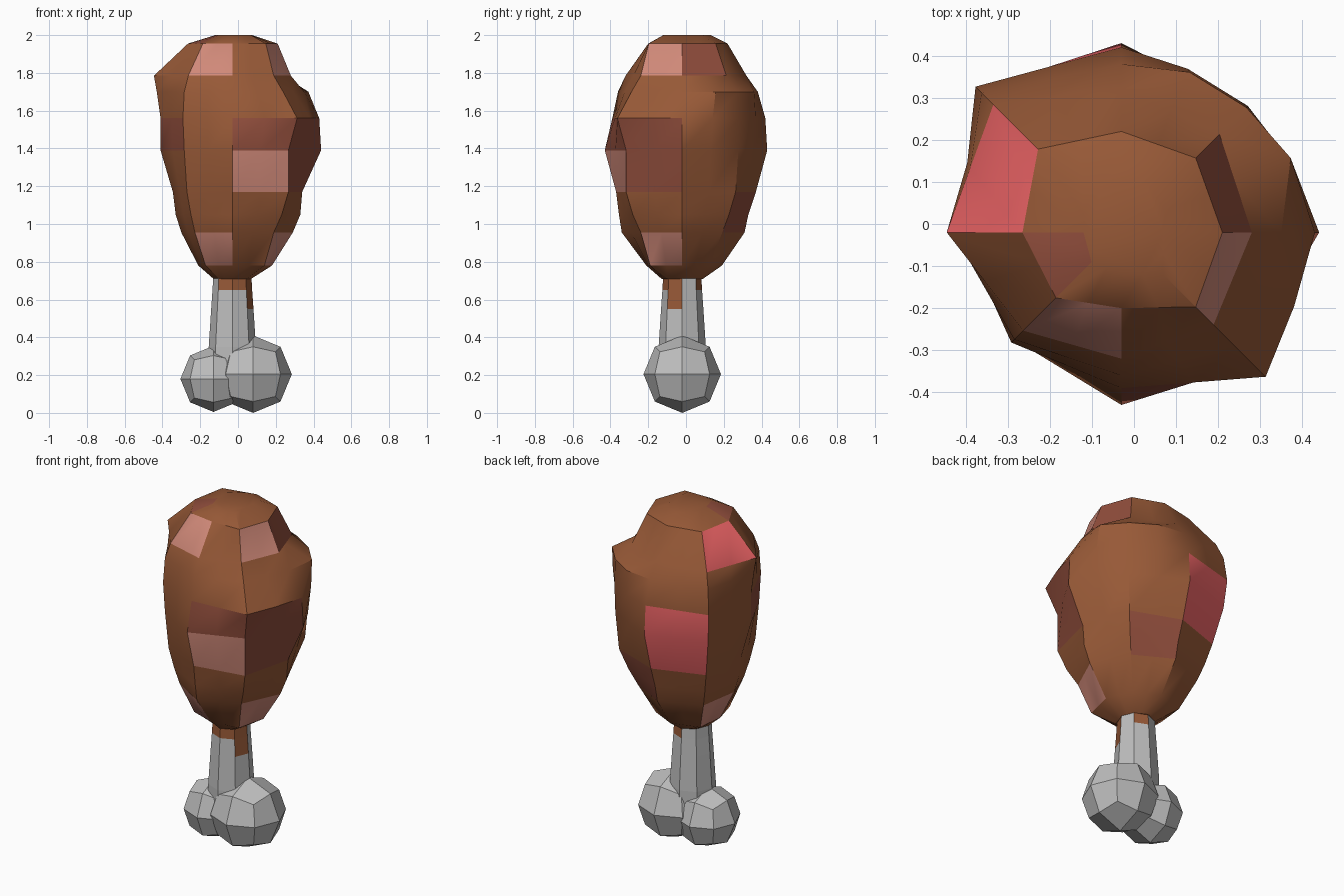
import bpy, bmesh, math
from mathutils import Vector

if "Cube" in bpy.data.objects:
    bpy.data.objects.remove(bpy.data.objects["Cube"])

CX, CY = -0.03, -0.02      # axis shared by meat and shaft


def material(name, r, g, b):
    m = bpy.data.materials.new(name)
    m.diffuse_color = (r, g, b, 1)
    m.use_nodes = True
    m.node_tree.nodes["Principled BSDF"].inputs["Base Color"].default_value = m.diffuse_color
    return m


brown = material("roast_brown", 0.31, 0.10, 0.038)
pink = material("pale_pink", 0.63, 0.25, 0.19)
russet = material("russet", 0.28, 0.075, 0.045)
red = material("raw_red", 0.80, 0.12, 0.125)
bone = material("bone_grey", 0.51, 0.51, 0.51)


def finish(name, bm, mats, angle=None):
    bmesh.ops.recalc_face_normals(bm, faces=bm.faces[:])
    me = bpy.data.meshes.new(name)
    bm.to_mesh(me)
    bm.free()
    for m in mats:
        me.materials.append(m)
    ob = bpy.data.objects.new(name, me)
    bpy.context.collection.objects.link(ob)
    if angle:
        bpy.ops.object.select_all(action='DESELECT')
        ob.select_set(True)
        bpy.context.view_layer.objects.active = ob
        bpy.ops.object.shade_smooth_by_angle(angle=math.radians(angle))
    return ob


def ring_points(z, radii, bulge):
    """Octagon corners; with bulge, each side also gets a midpoint pushed out"""
    pts = [Vector((r / 100 * math.cos(k * math.pi / 4),
                   r / 100 * math.sin(k * math.pi / 4), 0))
           for k, r in enumerate(radii)]
    if bulge is not None:
        full = []
        for k in range(8):
            mid = (pts[k] + pts[(k + 1) % 8]) / 2
            mid += mid.normalized() * bulge.get(k, 0)
            full += [pts[k], mid]
        pts = full
    return [p + Vector((CX, CY, z)) for p in pts]


def octagon_loft(name, rings, mats, paint, bulges=None, angle=None):
    """rings: (z, eight radii in cm counter-clockwise from +x);
    paint: {(sector, band): material index}; bulges: {ring: {sector: push}}"""
    bm = bmesh.new()
    loops = []
    for i, (z, radii) in enumerate(rings):
        bulge = None if bulges is None else bulges.get(i, {})
        loops.append([bm.verts.new(p) for p in ring_points(z, radii, bulge)])
    n = len(loops[0])
    for b in range(len(loops) - 1):
        lo, hi = loops[b], loops[b + 1]
        for s in range(n):
            t = (s + 1) % n
            f = bm.faces.new((lo[s], lo[t], hi[t], hi[s]))
            f.material_index = paint.get((s * 8 // n, b), 0)
    bm.faces.new(loops[0][::-1])
    bm.faces.new(loops[-1])
    return finish(name, bm, mats, angle)


# Meat: lumpy octagonal body
meat_rings = [
    (0.71, [10, 10, 11, 10, 10, 10, 11, 11]),
    (0.78, [21, 20, 21, 23, 18, 20, 19, 24]),
    (0.955, [32, 30, 33, 33, 27, 28, 32, 31]),
    (1.05, [36, 35, 35, 37, 30, 31, 33.5, 37]),
    (1.17, [37, 40, 39, 41, 31.5, 34, 35, 42]),
    (1.39, [47, 42, 45, 47, 38, 36, 41, 42]),
    (1.56, [46, 42.5, 44, 49, 38, 37, 37, 48.5]),
    (1.70, [38, 42, 40, 47, 40, 36, 34, 38]),
    (1.785, [31, 33, 34, 43, 41.5, 33, 30, 31]),
    (1.955, [24, 25, 24, 28, 23.5, 22, 18, 25]),
    (2.00, [10, 15, 15, 13, 9, 10, 10, 14]),
]
P, U, R = 1, 2, 3
meat_paint = {
    (5, 1): P, (7, 1): P, (3, 1): P, (6, 4): P, (5, 8): P, (7, 8): P,
    (6, 5): U, (4, 5): U, (7, 4): U, (7, 5): U, (1, 2): U, (1, 3): U,
    (0, 8): U, (4, 9): U,
    (2, 4): R, (2, 5): R, (3, 8): R,
}
# Shoulder lump at the back right
meat_bulges = {5: {0: 0.01}, 6: {0: 0.03, 1: 0.02, 7: 0.01}, 7: {0: 0.07, 1: 0.035}}
octagon_loft("meat", meat_rings, [brown, pink, russet, red], meat_paint, meat_bulges, 30)

# Bone shaft: tapered octagon with meat scraps near the top
shaft_rings = [(z, [r] * 8) for z, r in
               ((0.15, 12.5), (0.35, 12.5), (0.55, 11.2), (0.65, 10.5), (0.74, 10))]
shaft_paint = {(s, 3): 1 for s in (1, 5, 6, 7)}
shaft_paint[(7, 2)] = 1
octagon_loft("bone_shaft", shaft_rings, [bone, brown], shaft_paint)


# Bone knobs: subdivided cubes pushed out to a sphere
def knob(name, x, z, r):
    bm = bmesh.new()
    bmesh.ops.create_cube(bm, size=2)
    bmesh.ops.subdivide_edges(bm, edges=bm.edges[:], cuts=1, use_grid_fill=True)
    for v in bm.verts:
        v.co = v.co.normalized() * r + Vector((x, CY, z))
    finish(name, bm, [bone])


knob("bone_knob_right", 0.08, 0.205, 0.205)
knob("bone_knob_left", -0.13, 0.18, 0.175)
